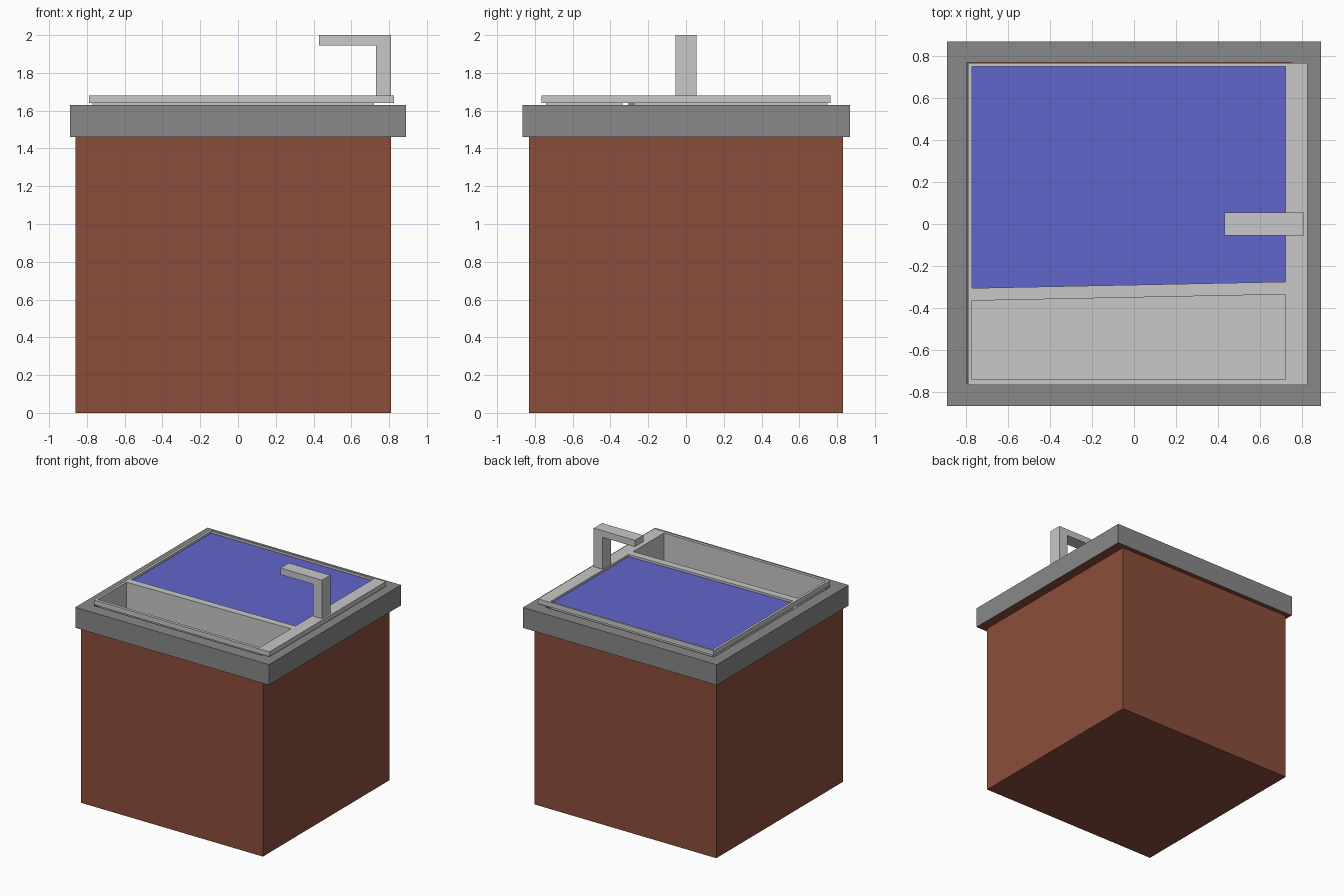
import bpy, bmesh
from mathutils import Vector

if "Cube" in bpy.data.objects:
    bpy.data.objects.remove(bpy.data.objects["Cube"])


def material(name, rgb):
    m = bpy.data.materials.new(name)
    m.diffuse_color = (*rgb, 1)
    m.use_nodes = True
    m.node_tree.nodes["Principled BSDF"].inputs["Base Color"].default_value = m.diffuse_color
    return m


BROWN = material("brown wood", (0.26, 0.076, 0.043))
GREY = material("dark grey stone", (0.25, 0.25, 0.25))
STEEL = material("light grey steel", (0.58, 0.58, 0.58))
BLUE = material("blue water", (0.12, 0.132, 0.6))


def finish(bm, name, *mats):
    me = bpy.data.meshes.new(name)
    bm.to_mesh(me)
    bm.free()
    for m in mats:
        me.materials.append(m)
    ob = bpy.data.objects.new(name, me)
    bpy.context.collection.objects.link(ob)
    return ob


def rect(x0, x1, y0, y1):
    return [(x0, y0), (x1, y0), (x1, y1), (x0, y1)]


def plate(bm, outlines, z0, z1):
    """Slab from an outer outline, with the remaining outlines as holes."""
    edges = []
    for pts in outlines:
        vs = [bm.verts.new((x, y, z0)) for x, y in pts]
        edges += [bm.edges.new((a, b)) for a, b in zip(vs, vs[1:] + vs[:1])]
    bmesh.ops.triangle_fill(bm, edges=edges, use_beauty=True, normal=Vector((0, 0, 1)))
    res = bmesh.ops.extrude_face_region(bm, geom=bm.faces[:], use_keep_orig=True)
    for v in res["geom"]:
        if isinstance(v, bmesh.types.BMVert):
            v.co.z = z1
    bmesh.ops.recalc_face_normals(bm, faces=bm.faces[:])


def tub(bm, pts, z0, z1):
    """Open-topped sheet container with faces pointing inward."""
    lo = [bm.verts.new((x, y, z0)) for x, y in pts]
    hi = [bm.verts.new((x, y, z1)) for x, y in pts]
    bm.faces.new(lo)
    for i in range(len(pts)):
        j = (i + 1) % len(pts)
        bm.faces.new((lo[j], lo[i], hi[i], hi[j]))


# Cabinet: open-topped box, closed by the counter
bm = bmesh.new()
tub(bm, rect(-0.86, 0.81, -0.83, 0.83), 0, 1.46)
bmesh.ops.reverse_faces(bm, faces=bm.faces[:])
finish(bm, "cabinet", BROWN)

# Counter with a sink opening; the underside is wood
bm = bmesh.new()
plate(bm, [rect(-0.89, 0.89, -0.865, 0.868), rect(-0.795, 0.75, -0.76, 0.768)], 1.46, 1.63)
for f in bm.faces:
    f.material_index = 1 if f.normal.z < -0.5 else 0
finish(bm, "counter", GREY, BROWN)

# Sink: rim plate with two openings split by a slanted divider
front = [(-0.77, -0.74), (0.72, -0.74), (0.72, -0.335), (-0.77, -0.365)]
back = [(-0.77, -0.305), (0.72, -0.275), (0.72, 0.75), (-0.77, 0.75)]
bm = bmesh.new()
plate(bm, [rect(-0.79, 0.825, -0.765, 0.765), front, back], 1.64, 1.68)
finish(bm, "sink_rim", STEEL)

# Basins hanging below the rim
for name, pts in (("front_basin", front), ("back_basin", back)):
    bm = bmesh.new()
    tub(bm, pts, 1.2, 1.64)
    finish(bm, name, STEEL)

# Water filling the back basin
bm = bmesh.new()
bm.faces.new([bm.verts.new((x, y, 1.662)) for x, y in back])
finish(bm, "water", BLUE)

# Faucet: L-shaped profile extruded sideways
profile = [(0.73, 1.68), (0.81, 1.68), (0.81, 2.0), (0.43, 2.0), (0.43, 1.945), (0.73, 1.945)]
bm = bmesh.new()
face = bm.faces.new([bm.verts.new((x, -0.055, z)) for x, z in profile])
res = bmesh.ops.extrude_face_region(bm, geom=[face], use_keep_orig=True)
for v in res["geom"]:
    if isinstance(v, bmesh.types.BMVert):
        v.co.y = 0.055
bmesh.ops.recalc_face_normals(bm, faces=bm.faces[:])
finish(bm, "faucet", STEEL)
